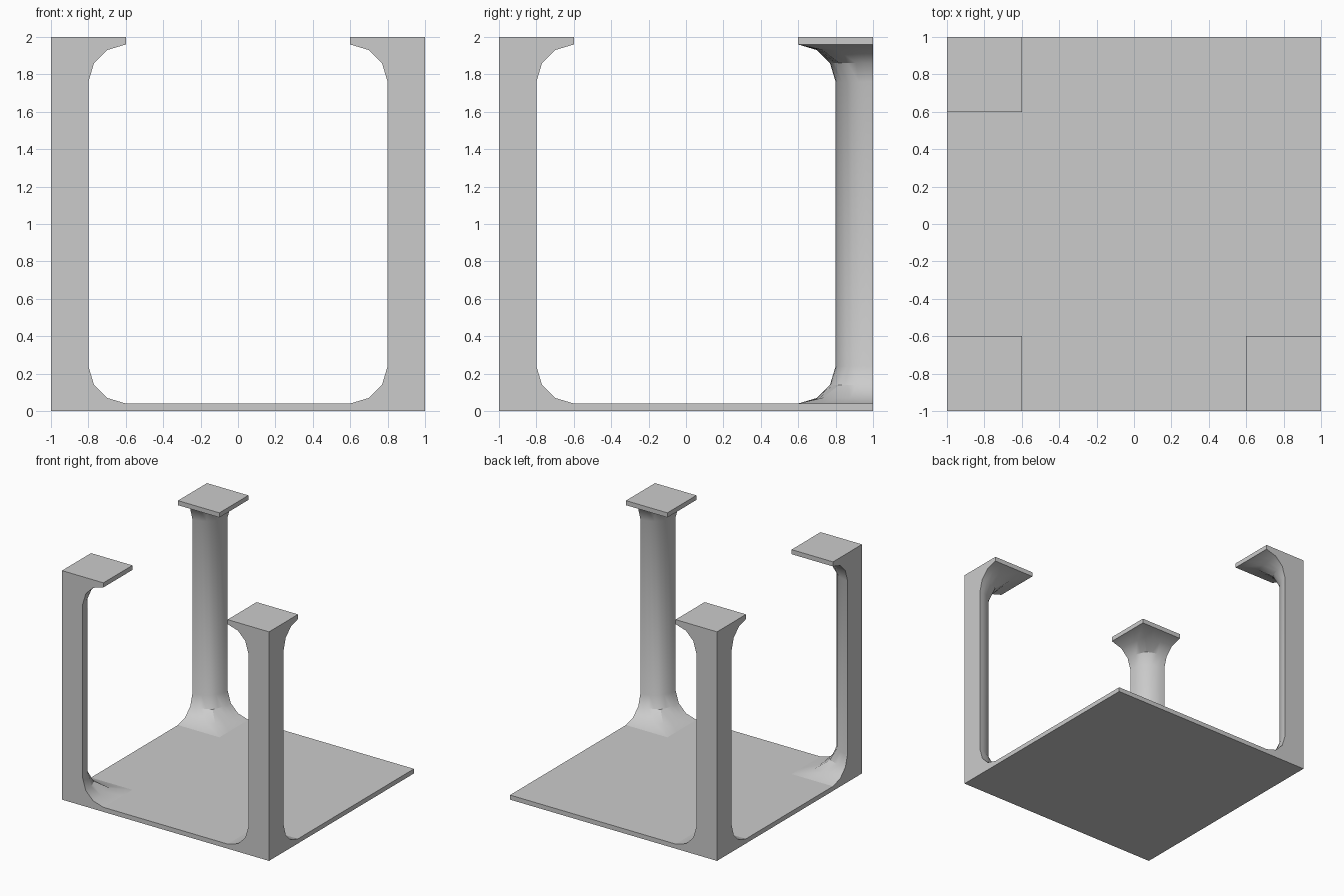
import bpy, bmesh, math

if "Cube" in bpy.data.objects:
    bpy.data.objects.remove(bpy.data.objects["Cube"])

T = 0.04          # plate thickness
R = 0.2           # post radius
W = 0.4           # cap / foot width
N = 8             # segments around the quarter-round post

# flare: (reach from the corner along the walls, height above plate underside)
FLARE = [(0.4, 0.04), (0.30, 0.07), (0.23, 0.14), (0.2, 0.24)]


def ring(reach):
    """Corner point plus an outline blending from quarter circle to square."""
    t = (reach - R) / (W - R)
    pts = [(0.0, 0.0)]
    for i in range(N + 1):
        a = math.pi / 2 * i / N
        c, s = math.cos(a), math.sin(a)
        k = W / max(c, s)
        r = R * (1 - t) + k * t
        pts.append((r * c, r * s))
    return pts


def finish(bm, name):
    me = bpy.data.meshes.new(name)
    bm.to_mesh(me)
    bm.free()
    ob = bpy.data.objects.new(name, me)
    bpy.context.collection.objects.link(ob)
    bpy.ops.object.select_all(action='DESELECT')
    ob.select_set(True)
    bpy.context.view_layer.objects.active = ob
    bpy.ops.object.shade_smooth_by_angle(angle=math.radians(30))
    return ob


def corner_post(name, sx, sy):
    """Quarter-round post with flared foot and square cap, in one corner."""
    levels = FLARE + [(r, 2 - z) for r, z in reversed(FLARE)] + [(W, 2.0)]
    bm = bmesh.new()
    rings = [[bm.verts.new((sx * (1 - x), sy * (1 - y), z)) for x, y in ring(r)]
             for r, z in levels]
    for lo, hi in zip(rings, rings[1:]):
        for i in range(len(lo)):
            j = (i + 1) % len(lo)
            bm.faces.new((lo[i], lo[j], hi[j], hi[i]))
    bm.faces.new(rings[-1])
    bottom = bm.faces.new(rings[0])
    bmesh.ops.recalc_face_normals(bm, faces=bm.faces[:])
    bmesh.ops.delete(bm, geom=[bottom], context='FACES_ONLY')
    return finish(bm, name)


# floor plate, its top left open under the three feet
bm = bmesh.new()
bmesh.ops.create_cube(bm, size=2)
for v in bm.verts:
    v.co.z = T if v.co.z > 0 else 0
bm.normal_update()
top = [f for f in bm.faces if f.normal.z > 0.9]
bmesh.ops.delete(bm, geom=top, context='FACES_ONLY')
outline = [(-.6, -1), (.6, -1), (.6, -.6), (1, -.6), (1, 1),
           (-.6, 1), (-.6, .6), (-1, .6), (-1, -.6), (-.6, -.6)]
bm.faces.new([bm.verts.new((x, y, T)) for x, y in outline])
finish(bm, "floor_plate")

# posts in three of the four corners
corner_post("post_front_left", -1, -1)
corner_post("post_front_right", 1, -1)
corner_post("post_back_left", -1, 1)
